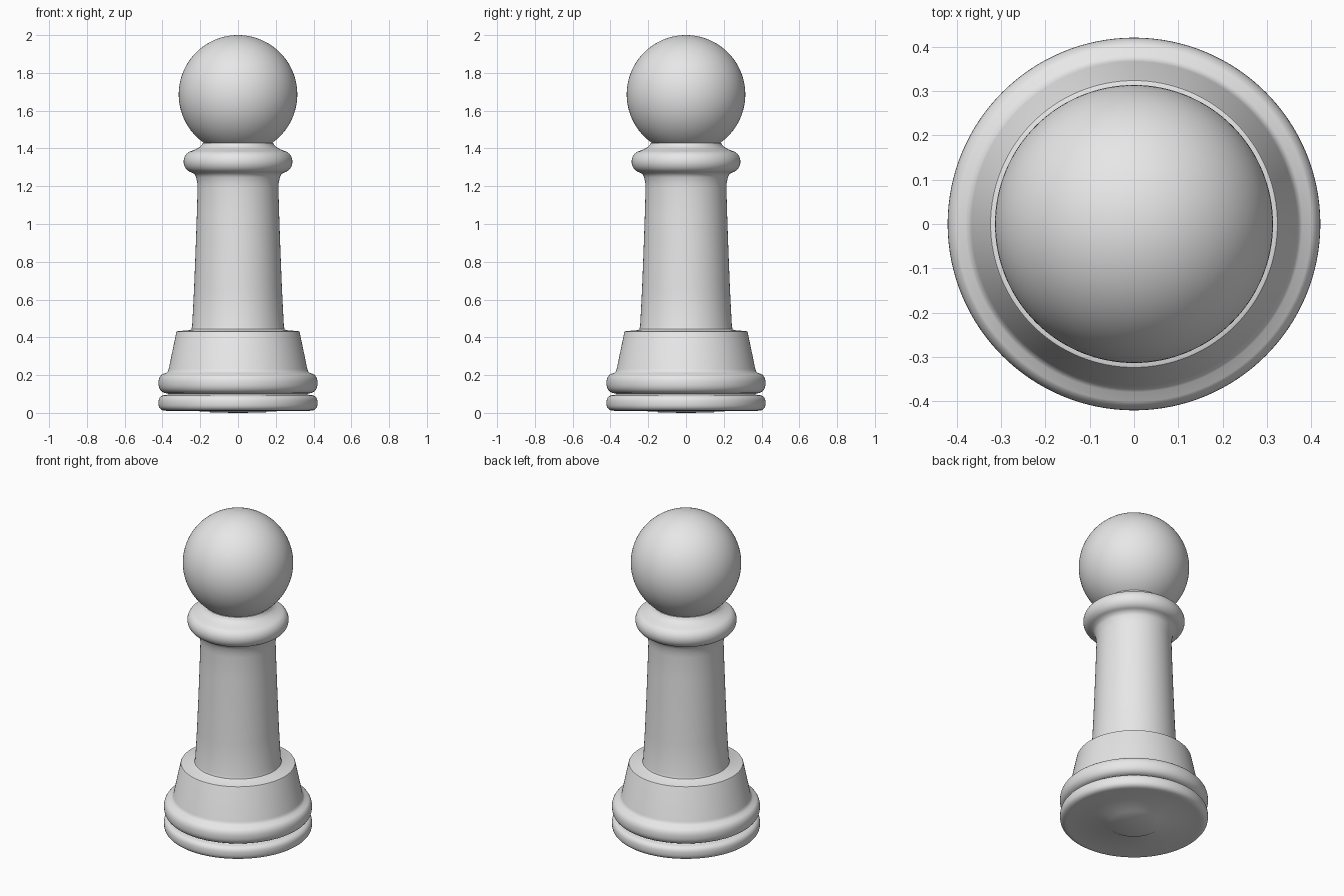
import bpy, bmesh, math

if "Cube" in bpy.data.objects:
    bpy.data.objects.remove(bpy.data.objects["Cube"])

SEGMENTS = 128

grey = bpy.data.materials.new("plain grey")
grey.diffuse_color = (0.8, 0.8, 0.8, 1)
grey.use_nodes = True
grey.node_tree.nodes["Principled BSDF"].inputs["Base Color"].default_value = grey.diffuse_color


def arc(r, z, a, b, start, end, n=12, power=1.0):
    """Rounded (super)elliptic section of a profile, angles in degrees."""
    pts = []
    for i in range(n + 1):
        t = math.radians(start + (end - start) * i / n)
        c, s = math.cos(t), math.sin(t)
        pts.append((r + a * math.copysign(abs(c) ** power, c),
                    z + b * math.copysign(abs(s) ** power, s)))
    return pts


def finish(obj, angle):
    obj.data.materials.append(grey)
    bpy.ops.object.select_all(action='DESELECT')
    obj.select_set(True)
    bpy.context.view_layer.objects.active = obj
    bpy.ops.object.shade_smooth_by_angle(angle=math.radians(angle))


def lathe(name, profile):
    """Spin an (r, z) profile, starting and ending on the axis, around z."""
    bm = bmesh.new()
    verts = [bm.verts.new((r, 0, z)) for r, z in profile]
    edges = [bm.edges.new(p) for p in zip(verts, verts[1:])]
    bmesh.ops.spin(bm, geom=verts + edges, cent=(0, 0, 0), axis=(0, 0, 1),
                   angle=math.tau, steps=SEGMENTS, use_merge=True)
    bmesh.ops.remove_doubles(bm, verts=bm.verts, dist=1e-5)
    bmesh.ops.recalc_face_normals(bm, faces=bm.faces)
    mesh = bpy.data.meshes.new(name)
    bm.to_mesh(mesh)
    bm.free()
    obj = bpy.data.objects.new(name, mesh)
    bpy.context.collection.objects.link(obj)
    finish(obj, 40)


# Turned body: foot disc, lower ring, plinth, shaft, collar and neck
body = [(0, 0), (0.145, 0.002), (0.155, 0.008)]
body += arc(0.375, 0.053, 0.046, 0.042, -90, 90, 16, 0.75)
body += [(0.368, 0.099)]
body += arc(0.368, 0.158, 0.053, 0.055, -85, 55, 16, 0.85)
body += [(0.380, 0.212), (0.372, 0.220), (0.367, 0.232)]
body += [(0.327, 0.425), (0.324, 0.431), (0.318, 0.433)]
body += [(0.255, 0.438), (0.247, 0.443), (0.243, 0.458)]
body += [(0.233, 0.65), (0.225, 0.85), (0.218, 1.05), (0.214, 1.19),
         (0.216, 1.22), (0.222, 1.248), (0.230, 1.265)]
body += arc(0.235, 1.330, 0.053, 0.058, -75, 75, 16)
body += [(0.225, 1.395), (0.202, 1.407), (0.192, 1.418), (0.187, 1.430), (0, 1.43)]
lathe("turned_body", body)

# Ball on top
bpy.ops.mesh.primitive_uv_sphere_add(segments=SEGMENTS, ring_count=64,
                                     radius=0.314, location=(0, 0, 1.686))
ball = bpy.context.object
ball.name = "ball_head"
finish(ball, 40)
